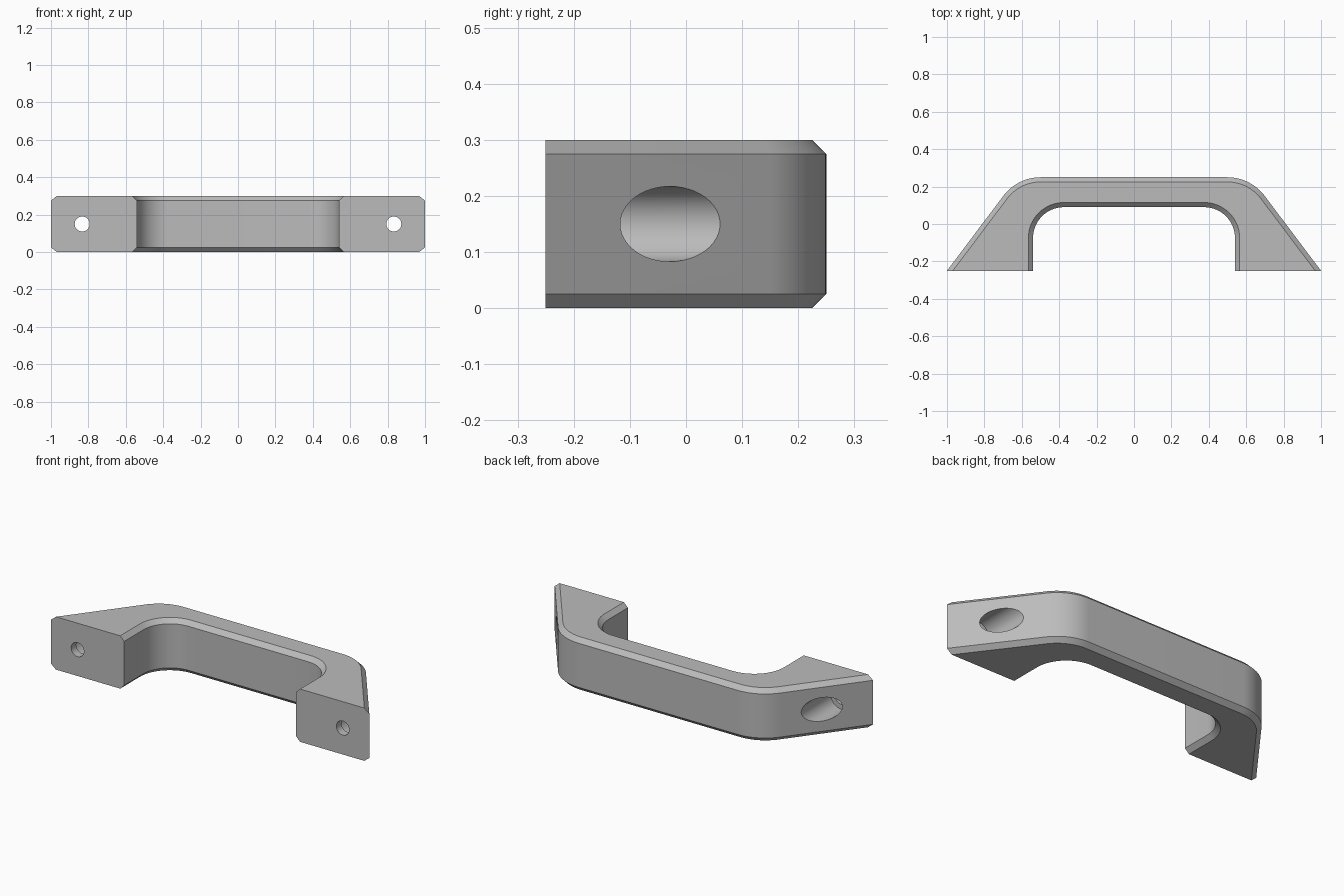
import bpy
import bmesh
from math import atan2, cos, sin, tan, pi, hypot
from mathutils import Matrix, Vector

HEIGHT, CHAMFER, FRONT, BACK = 0.30, 0.025, -0.25, 0.25
SLOPE = 0.753            # run of the slanted ends per unit of depth
OUTER_R, INNER_R = 0.25, 0.165
INNER_X, INNER_Y = 0.54, 0.09
STEPS = 16

if "Cube" in bpy.data.objects:
    bpy.data.objects.remove(bpy.data.objects["Cube"])

grey = bpy.data.materials.new("satin grey")
grey.use_nodes = True
grey.diffuse_color = (0.5, 0.5, 0.5, 1)
grey.node_tree.nodes["Principled BSDF"].inputs["Base Color"].default_value = grey.diffuse_color


def arc(cx, cy, r, start, end):
    angles = [start + (end - start) * i / STEPS for i in range(STEPS + 1)]
    return [(cx + r * cos(a), cy + r * sin(a)) for a in angles]


def outline(inset):
    """Closed plan of the handle, pulled in by the inset on all but the mounting faces."""
    turn = atan2(1, SLOPE)
    corner_x = 1 - SLOPE * (BACK - FRONT)
    outer = [(1 - inset * hypot(1, SLOPE), FRONT)]
    outer += arc(corner_x - OUTER_R * tan(turn / 2), BACK - OUTER_R,
                 OUTER_R - inset, pi / 2 - turn, pi / 2)
    inner = arc(INNER_X - INNER_R, INNER_Y - INNER_R, INNER_R + inset, pi / 2, 0)
    inner.append((INNER_X + inset, FRONT))

    def mirror(points):
        return [(-x, y) for x, y in reversed(points)]
    return outer + mirror(outer) + mirror(inner) + inner


def make_object(name, bm):
    bmesh.ops.recalc_face_normals(bm, faces=bm.faces[:])
    mesh = bpy.data.meshes.new(name)
    bm.to_mesh(mesh)
    bm.free()
    mesh.materials.append(grey)
    obj = bpy.data.objects.new(name, mesh)
    bpy.context.collection.objects.link(obj)
    return obj


# Handle body: four stacked outlines give the chamfered long edges
bm = bmesh.new()
rings = []
for z, inset in ((0, CHAMFER), (CHAMFER, 0), (HEIGHT - CHAMFER, 0), (HEIGHT, CHAMFER)):
    rings.append([bm.verts.new((x, y, z)) for x, y in outline(inset)])
for low, high in zip(rings, rings[1:]):
    for i in range(len(low)):
        j = (i + 1) % len(low)
        bm.faces.new((low[i], low[j], high[j], high[i]))
bm.faces.new(rings[0])
bm.faces.new(rings[-1])
# Merge each mounting end into one flat face
ends = [e for e in bm.edges if len(e.link_faces) == 2
        and all(abs(v.co.y - FRONT) < 1e-5 for v in e.verts)
        and all(abs(f.calc_center_median().y - FRONT) < 1e-5 for f in e.link_faces)]
bmesh.ops.dissolve_edges(bm, edges=ends, use_verts=False)
handle = make_object("handle", bm)


# Screw holes with a wide counterbore entering from the slanted ends
def cutter(name, x, radius, y0, y1):
    bm = bmesh.new()
    place = Matrix.Translation(Vector((x, (y0 + y1) / 2, HEIGHT / 2))) @ Matrix.Rotation(pi / 2, 4, 'X')
    bmesh.ops.create_cone(bm, cap_ends=True, segments=48, radius1=radius,
                          radius2=radius, depth=y1 - y0, matrix=place)
    obj = make_object(name, bm)
    obj.hide_render = True
    mod = handle.modifiers.new(name, 'BOOLEAN')
    mod.operation, mod.solver, mod.object = 'DIFFERENCE', 'EXACT', obj
    return obj


cutters = []
for side, x in (("left", 0.833), ("right", -0.833)):
    cutters.append(cutter(side + "_counterbore", x, 0.067, -0.205, 0.4))
    cutters.append(cutter(side + "_screw_hole", x, 0.04, -0.4, 0))

bpy.ops.object.select_all(action='DESELECT')
bpy.context.view_layer.objects.active = handle
handle.select_set(True)
for mod in list(handle.modifiers):
    bpy.ops.object.modifier_apply(modifier=mod.name)
for obj in cutters:
    bpy.data.objects.remove(obj)
bpy.ops.object.shade_smooth_by_angle(angle=pi / 6)
